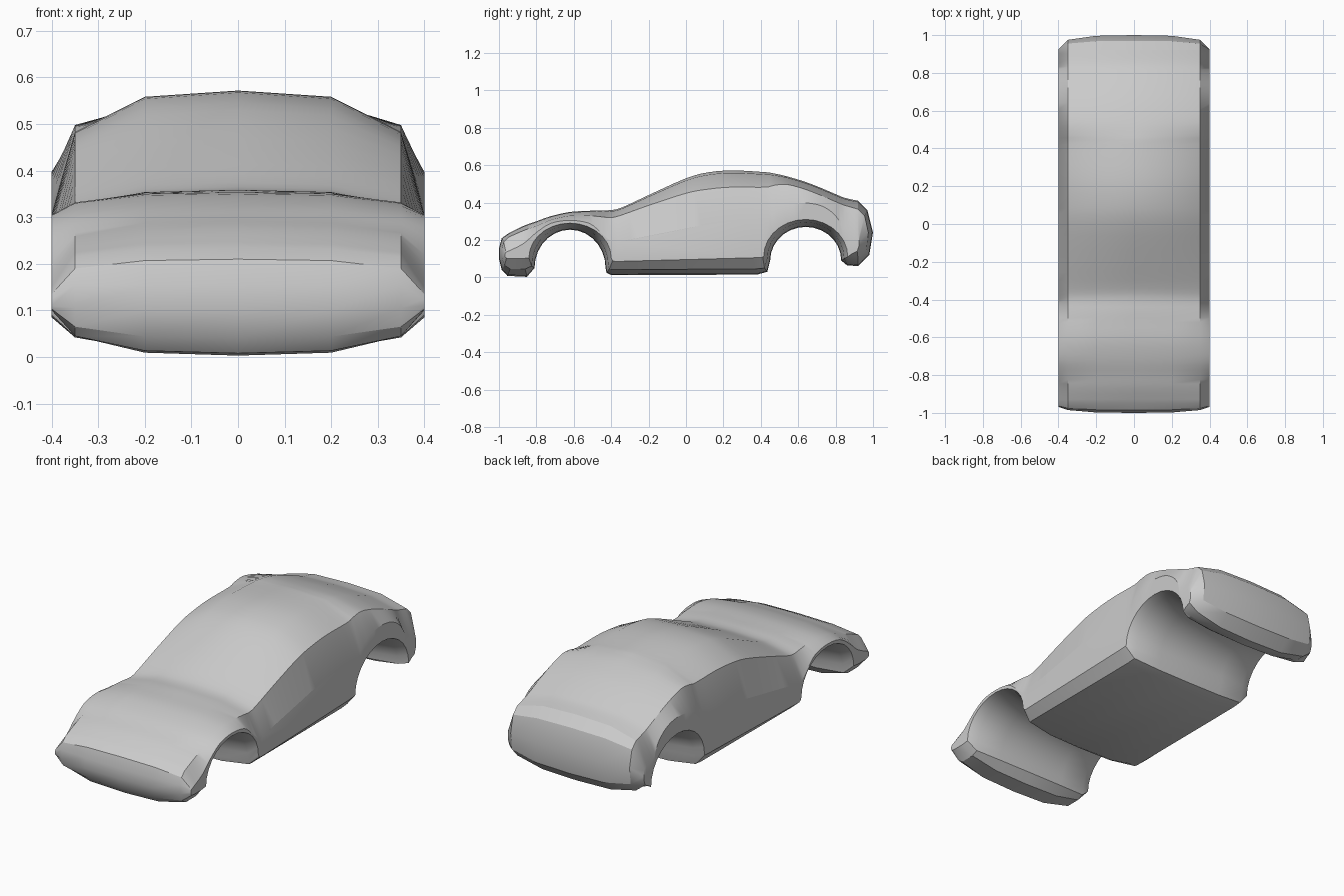
import bpy, bmesh
from math import cos, sin, pi, radians
from mathutils import Vector

if "Cube" in bpy.data.objects:
    bpy.data.objects.remove(bpy.data.objects["Cube"])

# Upper outline: y, then height on the centreline, at the shoulder, at the flank
TOP = [
    (-.95, .235, .215, .14), (-.87, .275, .25, .18), (-.80, .30, .275, .24),
    (-.72, .328, .308, .29), (-.62, .35, .33, .305), (-.52, .356, .33, .29),
    (-.46, .359, .325, .245), (-.40, .36, .32, .19), (-.34, .375, .335, .195),
    (-.20, .44, .385, .22), (0, .53, .45, .26), (.12, .562, .472, .285),
    (.25, .572, .483, .303), (.42, .563, .482, .315), (.47, .556, .492, .345),
    (.54, .54, .497, .385), (.64, .51, .47, .398), (.73, .475, .435, .38),
    (.80, .445, .405, .33), (.85, .425, .385, .255), (.92, .41, .365, .23)]

# Tail, sill and nose of the three guide outlines
TAIL = [
    [(.97, .36), (1, .24), (.98, .12), (.92, .06), (.86, .065)],
    [(.955, .33), (.975, .24), (.965, .15), (.92, .10), (.87, .10)],
    [(.925, .22), (.925, .19), (.925, .17), (.915, .14), (.885, .125)]]
SILL = [
    [(.435, .03), (.38, .015), (-.40, .012), (-.425, .025)],
    [(.42, .05), (.37, .045), (-.39, .042), (-.41, .045)],
    [(.41, .108), (.36, .105), (-.38, .085), (-.392, .09)]]
NOSE = [
    [(-.85, .003), (-.955, .008), (-.985, .04), (-1, .10), (-1, .155), (-.985, .21)],
    [(-.86, .045), (-.94, .045), (-.97, .065), (-.985, .105), (-.985, .155), (-.975, .19)],
    [(-.88, .10), (-.94, .10), (-.96, .103), (-.968, .11), (-.968, .125), (-.963, .135)]]

# Wheel arches: half width, springing height, rise
REAR_ARCH = [(.19, .09, .18), (.205, .10, .195), (.225, .11, .20)]
FRONT_ARCH = [(.19, .05, .205), (.205, .06, .22), (.22, .105, .185)]


def smooth(pts, steps=3):
    """Catmull-Rom curve through the points."""
    p = [pts[0]] + pts + [pts[-1]]
    out = []
    for a, b, c, d in zip(p, p[1:], p[2:], p[3:]):
        for i in range(steps):
            t = i / steps
            out.append(.5 * (2 * b + (c - a) * t + (2 * a - 5 * b + 4 * c - d) * t**2
                             + (3 * b - a - 3 * c + d) * t**3))
    return out + [pts[-1]]


def arch(cy, half, base, rise, n=14):
    return [Vector((cy + half * cos(pi * i / n), base + rise * sin(pi * i / n)))
            for i in range(n + 1)]


def outline(k):
    vec = lambda pts: [Vector(p) for p in pts]
    return (smooth([Vector((s[0], s[k + 1])) for s in TOP]) + vec(TAIL[k])
            + arch(.64, *REAR_ARCH[k]) + vec(SILL[k])
            + arch(-.62, *FRONT_ARCH[k]) + vec(NOSE[k]))


centre, shoulder, flank = (outline(k) for k in range(3))
inner = [a.lerp(b, .15) for a, b in zip(centre, shoulder)]

# Body shell: skin the outlines across the width and close both flanks
bm = bmesh.new()
rings = []
for x, pts in [(-.4, flank), (-.35, shoulder), (-.2, inner), (0, centre),
               (.2, inner), (.35, shoulder), (.4, flank)]:
    rings.append([bm.verts.new((x, p.x, p.y)) for p in pts])
for a, b in zip(rings, rings[1:]):
    for i in range(len(a)):
        bm.faces.new((a[i - 1], a[i], b[i], b[i - 1]))
caps = [bm.faces.new(rings[0]), bm.faces.new(rings[-1])]
bmesh.ops.triangulate(bm, faces=caps)
bmesh.ops.recalc_face_normals(bm, faces=bm.faces)
mesh = bpy.data.meshes.new("car_body")
bm.to_mesh(mesh)
bm.free()
body = bpy.data.objects.new("car_body", mesh)
bpy.context.collection.objects.link(body)
bpy.context.view_layer.objects.active = body
body.select_set(True)
bpy.ops.object.shade_smooth_by_angle(angle=radians(30))
